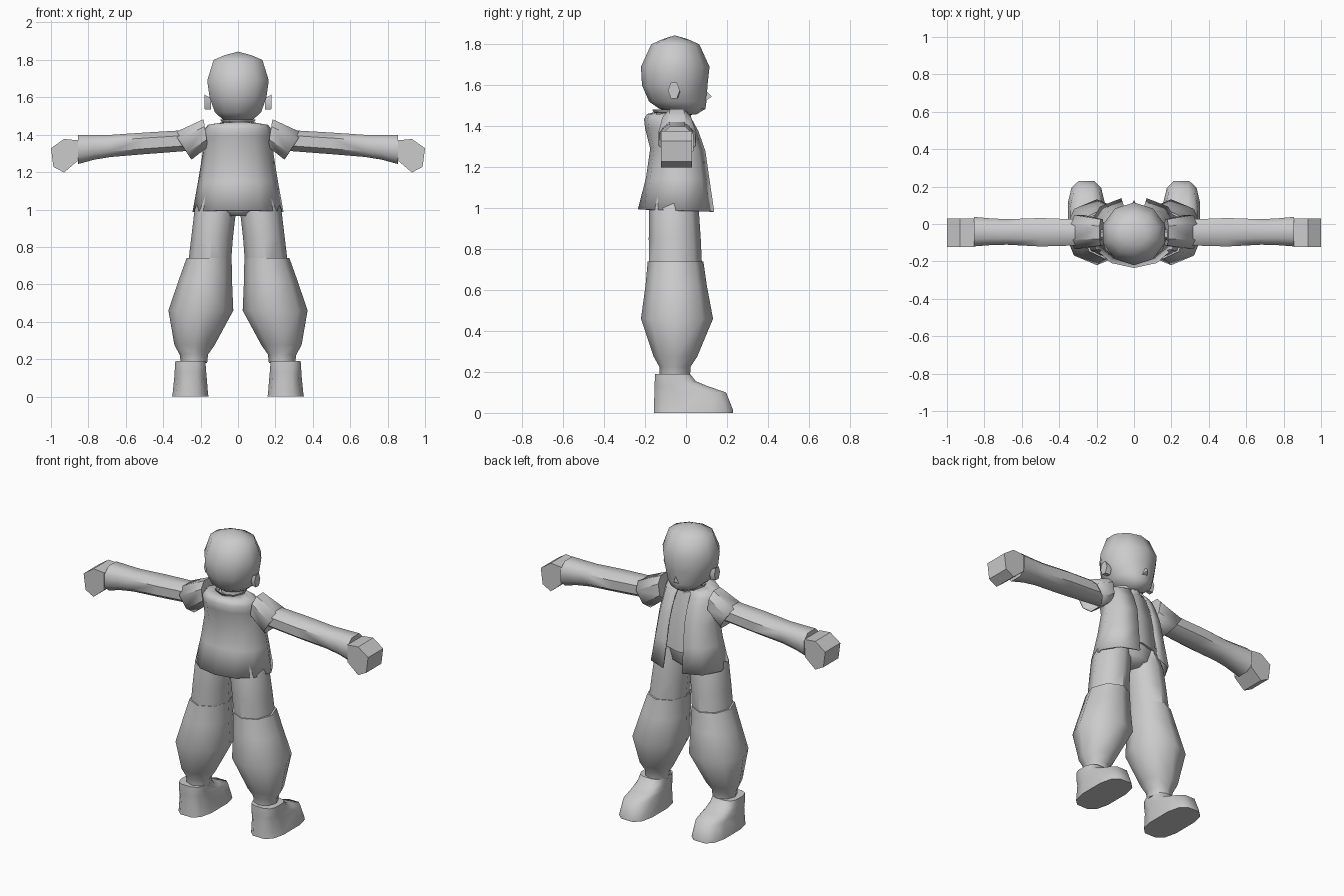
import bpy, bmesh, math
from mathutils import Vector

cube = bpy.data.objects.get("Cube")
if cube:
    bpy.data.objects.remove(cube, do_unlink=True)

grey = bpy.data.materials.new("plain grey")
grey.use_nodes = True
grey.diffuse_color = (0.6, 0.6, 0.6, 1)
grey.node_tree.nodes["Principled BSDF"].inputs["Base Color"].default_value = (0.6, 0.6, 0.6, 1)


def skin(name, rings, closed=True, cap=(True, True), side=1, angle=50):
    """Bridge a list of equal point rings into one mesh object."""
    bm = bmesh.new()
    rows = [[bm.verts.new((p[0] * side, p[1], p[2])) for p in r] for r in rings]
    n = len(rows[0])
    for a, b in zip(rows, rows[1:]):
        for i in range(n if closed else n - 1):
            j = (i + 1) % n
            bm.faces.new((a[i], a[j], b[j], b[i]))
    for use, row in zip(cap, (rows[0], rows[-1])):
        if use and closed:
            bm.faces.new(row)
    bmesh.ops.remove_doubles(bm, verts=bm.verts, dist=0.0005)
    bmesh.ops.recalc_face_normals(bm, faces=bm.faces)
    mesh = bpy.data.meshes.new(name)
    bm.to_mesh(mesh)
    bm.free()
    mesh.materials.append(grey)
    mesh.shade_smooth()
    mesh.set_sharp_from_angle(angle=math.radians(angle))
    obj = bpy.data.objects.new(name, mesh)
    bpy.context.collection.objects.link(obj)
    return obj


def oval(u0, u1, v0, v1, n=8, power=2.0, turn=0.0):
    """Rounded outline filling a box, as 2D points."""
    pts = []
    for i in range(n):
        a = math.tau * (i + turn) / n
        c, s = math.cos(a), math.sin(a)
        c = math.copysign(abs(c) ** (2 / power), c)
        s = math.copysign(abs(s) ** (2 / power), s)
        pts.append(((u0 + u1) / 2 + c * (u1 - u0) / 2, (v0 + v1) / 2 + s * (v1 - v0) / 2))
    return pts


def upright(rows, **k):
    """Rows of z, x0, x1, y0, y1."""
    return [[(x, y, r[0]) for x, y in oval(*r[1:], **k)] for r in rows]


def sideways(rows, **k):
    """Rows of x, y0, y1, z0, z1."""
    return [[(r[0], y, z) for y, z in oval(*r[1:], **k)] for r in rows]


def centred(rows):
    return [(z, -w, w, b, f) for z, w, b, f in rows]


def solidify(obj, t):
    m = obj.modifiers.new("thickness", "SOLIDIFY")
    m.thickness, m.offset = t, -1


# Head, neck and collar
skin("head", upright(centred([
    (1.457, 0.04, -0.04, 0.05), (1.485, 0.09, -0.13, 0.095), (1.52, 0.13, -0.18, 0.1),
    (1.6, 0.16, -0.215, 0.105), (1.69, 0.173, -0.22, 0.115), (1.8, 0.137, -0.17, 0.065),
    (1.825, 0.075, -0.115, 0.01), (1.844, 0, -0.055, -0.055)]), n=10, turn=0.5), angle=60)
skin("nose", [[(-0.025, 0.08, 1.515), (0.025, 0.08, 1.515), (0, 0.085, 1.585)],
              [(0, 0.127, 1.545)] * 3])
skin("neck", upright(centred([(1.4, 0.075, -0.12, 0.02), (1.5, 0.07, -0.11, 0.03)])))
skin("collar", upright(centred([(1.455, 0.08, -0.15, 0.03), (1.482, 0.095, -0.165, 0.035)])),
     cap=(True, False))

# Shirt and hips under the vest
skin("shirt", upright(centred([
    (1.08, 0.18, -0.17, 0.08), (1.28, 0.16, -0.14, 0.06), (1.44, 0.13, -0.15, 0.02)])))
skin("hips", upright(centred([
    (0.965, 0.085, -0.15, 0.02), (1.0, 0.15, -0.18, 0.06), (1.1, 0.19, -0.185, 0.07)])))

# Vest, open down one face
plan = [(0, 0), (0.5, 0.07), (0.85, 0.27), (1, 0.6), (0.75, 0.88), (0.28, 1)]
outline = [(-u, v) for u, v in reversed(plan[1:])] + plan
levels = [(0.995, 0.243, -0.235, 0.138), (1.15, 0.215, -0.195, 0.115), (1.29, 0.192, -0.175, 0.095),
          (1.39, 0.182, -0.2, 0.06), (1.435, 0.18, -0.205, 0.035), (1.46, 0.16, -0.19, 0.02),
          (1.472, 0.08, -0.14, 0.01)]
vest = skin("vest", [[(u * w, b + v * (f - b), z - 0.012 * v) for u, v in outline]
                     for z, w, b, f in levels], closed=False)
solidify(vest, 0.008)


def slanted(top, low, y0, y1, n=6):
    """Ring spanning from a top point to a low point in xz, with y as its width."""
    t, l = Vector((top[0], 0, top[1])), Vector((low[0], 0, low[1]))
    return [(*(l.lerp(t, v).xz[:1]), y, l.lerp(t, v).z)
            for y, v in oval(y0, y1, 0, 1, n=n, power=2.4, turn=0.5)]


for label, s in (("left", 1), ("right", -1)):
    # Ears
    skin(label + "_ear", [
        [(0.145, y, z) for y, z in oval(-0.075, -0.03, 1.53, 1.6, n=6)],
        [(0.178, y, z) for y, z in oval(-0.088, -0.03, 1.53, 1.62, n=6)]], side=s)

    # Flared shoulder cap
    cap = skin(label + "_shoulder_cap", [
        slanted((0.185, 1.488), (0.16, 1.33), -0.12, 0.03, n=8),
        slanted((0.345, 1.415), (0.245, 1.262), -0.14, 0.055, n=8)],
        cap=(True, False), side=s, angle=35)
    solidify(cap, 0.006)

    # Sleeve
    skin(label + "_arm", sideways([
        (0.2, -0.115, 0.03, 1.315, 1.43), (0.33, -0.12, 0.03, 1.305, 1.425),
        (0.5, -0.125, 0.037, 1.292, 1.415), (0.68, -0.115, 0.03, 1.277, 1.403),
        (0.77, -0.118, 0.035, 1.262, 1.403), (0.855, -0.125, 0.043, 1.238, 1.403)],
        power=2.5, turn=0.5), side=s)

    # Blocky hand
    fist = [(0.855, 1.37), (0.93, 1.377), (1.0, 1.328), (0.987, 1.228), (0.93, 1.198), (0.857, 1.26)]
    skin(label + "_hand", [[(x, y, z) for x, z in fist] for y in (-0.122, 0.03)], side=s, angle=30)

    # Thigh and baggy lower trouser leg
    skin(label + "_thigh", upright([
        (0.68, 0.04, 0.27, -0.18, 0.08), (0.85, 0.027, 0.25, -0.182, 0.072),
        (1.0, 0.01, 0.232, -0.18, 0.062), (1.08, 0.01, 0.2, -0.17, 0.05)]), side=s)
    skin(label + "_trouser_leg", upright([
        (0.18, 0.165, 0.305, -0.13, 0.02), (0.225, 0.16, 0.312, -0.13, 0.022),
        (0.275, 0.125, 0.34, -0.158, 0.055), (0.46, 0.025, 0.372, -0.22, 0.132),
        (0.62, 0.032, 0.318, -0.198, 0.102), (0.74, 0.034, 0.275, -0.187, 0.085)]), side=s)

    # Boot
    skin(label + "_boot", upright([
        (0, 0.155, 0.355, -0.162, 0.235), (0.012, 0.158, 0.352, -0.162, 0.235),
        (0.1, 0.165, 0.343, -0.158, 0.2), (0.13, 0.168, 0.341, -0.156, 0.11),
        (0.155, 0.17, 0.339, -0.155, 0.05), (0.19, 0.172, 0.337, -0.153, 0.022)],
        n=12, power=3, turn=0.5), side=s)
